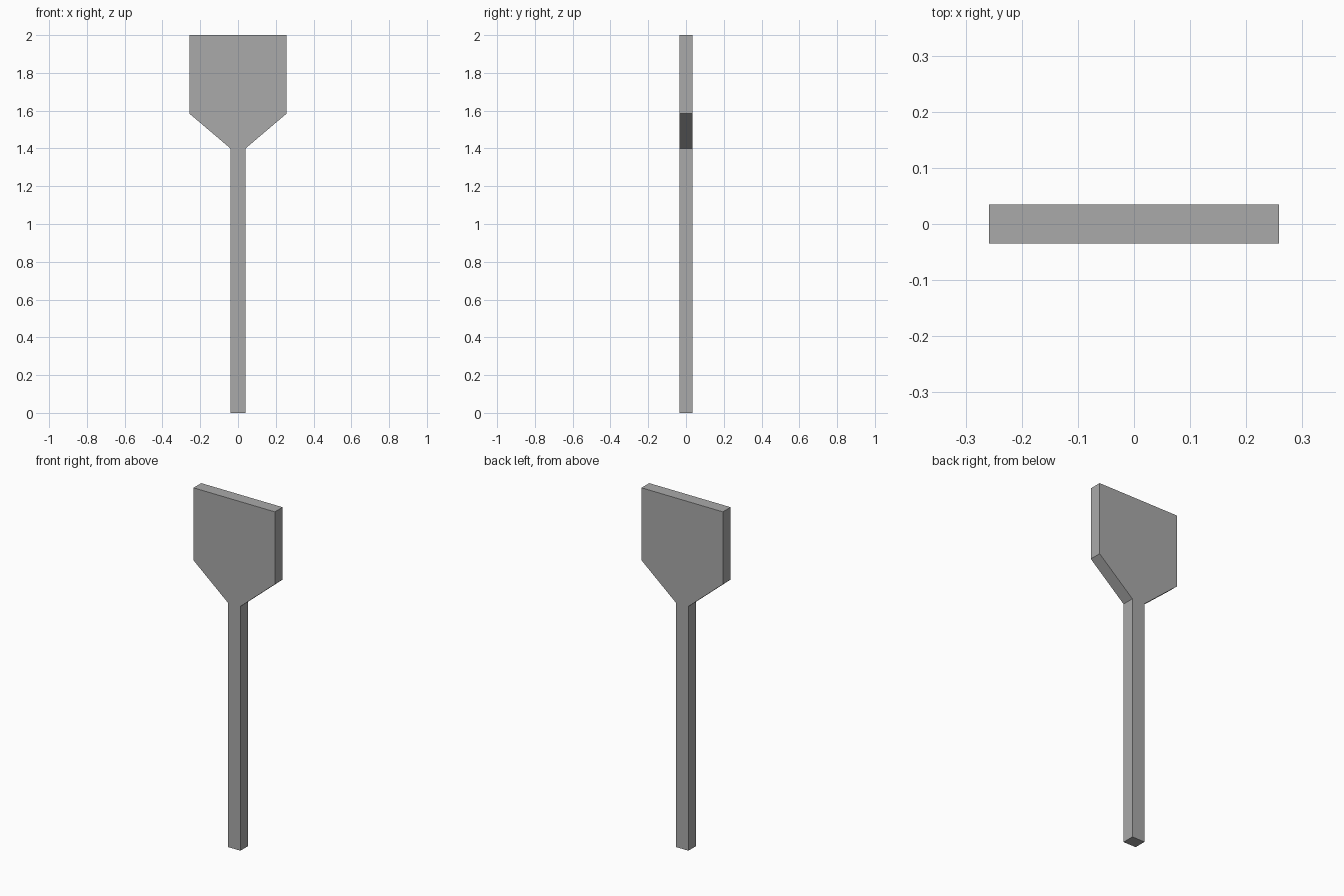
import bpy
import bmesh

cube = bpy.data.objects.get("Cube")
if cube:
    bpy.data.objects.remove(cube, do_unlink=True)

THICKNESS = 0.07

grey = bpy.data.materials.new("plain grey")
grey.use_nodes = True
colour = (0.4, 0.4, 0.4, 1)
grey.diffuse_color = colour
grey.node_tree.nodes["Principled BSDF"].inputs["Base Color"].default_value = colour

# Half outline: handle foot, handle neck, blade shoulder, blade top
half = [(0.04, 0), (0.04, 1.4), (0.258, 1.585), (0.258, 2)]
outline = half + [(-x, z) for x, z in reversed(half)]

# Flat paddle with handle and blade in one piece
bm = bmesh.new()
face = bm.faces.new([bm.verts.new((x, -THICKNESS / 2, z)) for x, z in outline])
extruded = bmesh.ops.extrude_face_region(bm, geom=[face], use_keep_orig=True)
back = [v for v in extruded["geom"] if isinstance(v, bmesh.types.BMVert)]
bmesh.ops.translate(bm, verts=back, vec=(0, THICKNESS, 0))
bmesh.ops.recalc_face_normals(bm, faces=bm.faces)

mesh = bpy.data.meshes.new("paddle")
bm.to_mesh(mesh)
bm.free()
mesh.materials.append(grey)
bpy.context.collection.objects.link(bpy.data.objects.new("paddle", mesh))
